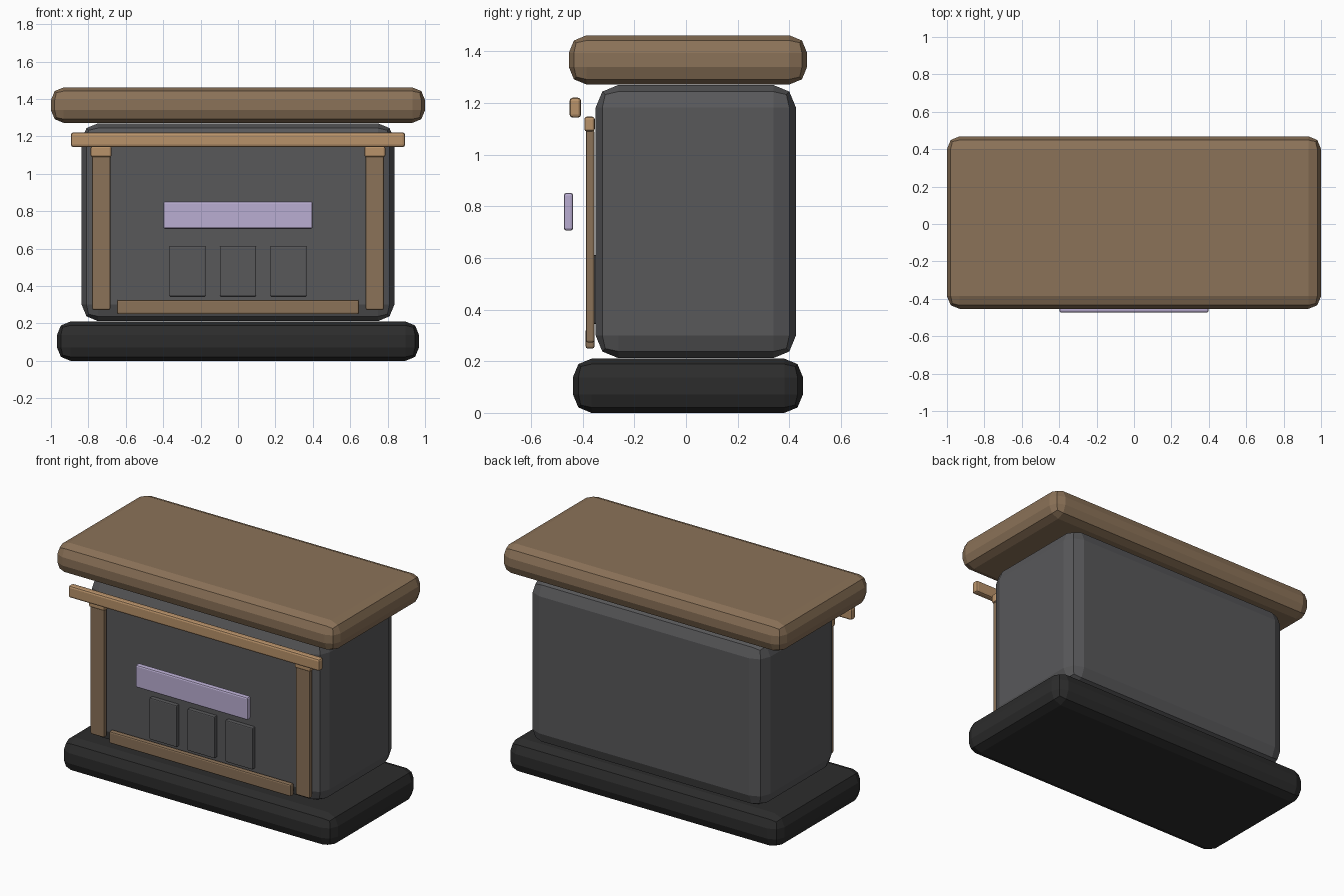
import bpy, bmesh

if "Cube" in bpy.data.objects:
    bpy.data.objects.remove(bpy.data.objects["Cube"])


def material(name, r, g, b):
    """Flat colour given as sRGB bytes, stored linear."""
    lin = lambda c: ((c / 255 + 0.055) / 1.055) ** 2.4
    m = bpy.data.materials.new(name)
    m.diffuse_color = (lin(r), lin(g), lin(b), 1)
    m.use_nodes = True
    m.node_tree.nodes["Principled BSDF"].inputs["Base Color"].default_value = m.diffuse_color
    return m


BLACK = material("black_base", 44, 44, 44)
GREY = material("dark_grey", 88, 88, 90)
BROWN = material("brown_wood", 139, 114, 88)
TAN = material("light_wood", 184, 146, 106)
LILAC = material("lilac", 186, 174, 210)


def block(name, x, y, z, bevel, mat):
    """Box spanning the given (min, max) ranges with two-step bevelled edges."""
    bm = bmesh.new()
    bmesh.ops.create_cube(bm, size=1)
    for v in bm.verts:
        for i, (lo, hi) in enumerate((x, y, z)):
            v.co[i] = hi if v.co[i] > 0 else lo
    bmesh.ops.bevel(bm, geom=bm.edges[:], offset=bevel, segments=2,
                    profile=0.5, affect='EDGES', clamp_overlap=True)
    me = bpy.data.meshes.new(name)
    bm.to_mesh(me)
    bm.free()
    me.materials.append(mat)
    ob = bpy.data.objects.new(name, me)
    bpy.context.collection.objects.link(ob)
    return ob


# Main masses
block("base_plinth", (-0.968, 0.968), (-0.438, 0.453), (0, 0.21), 0.072, BLACK)
block("counter_body", (-0.836, 0.836), (-0.35, 0.426), (0.212, 1.27), 0.088, GREY)
block("counter_top", (-1, 1), (-0.454, 0.469), (1.272, 1.462), 0.068, BROWN)

# Front columns with caps
for side, s in (("left", -1), ("right", 1)):
    span = lambda a, b: tuple(sorted((s * a, s * b)))
    block(side + "_column", span(0.682, 0.78), (-0.388, -0.354), (0.273, 1.095), 0.008, BROWN)
    block(side + "_column_cap", span(0.676, 0.788), (-0.394, -0.353), (1.09, 1.147), 0.01, TAN)

# Front rails
block("upper_rail", (-0.893, 0.893), (-0.451, -0.406), (1.143, 1.221), 0.013, TAN)
block("lower_rail", (-0.647, 0.647), (-0.389, -0.354), (0.249, 0.326), 0.009, BROWN)

# Blank sign plate
block("sign_plate", (-0.399, 0.399), (-0.473, -0.437), (0.706, 0.852), 0.01, LILAC)

# Three small front panels
for i, cx in enumerate((-0.27, 0, 0.27)):
    block(f"front_panel_{i + 1}", (cx - 0.097, cx + 0.097), (-0.377, -0.345),
          (0.344, 0.612), 0.006, GREY)
